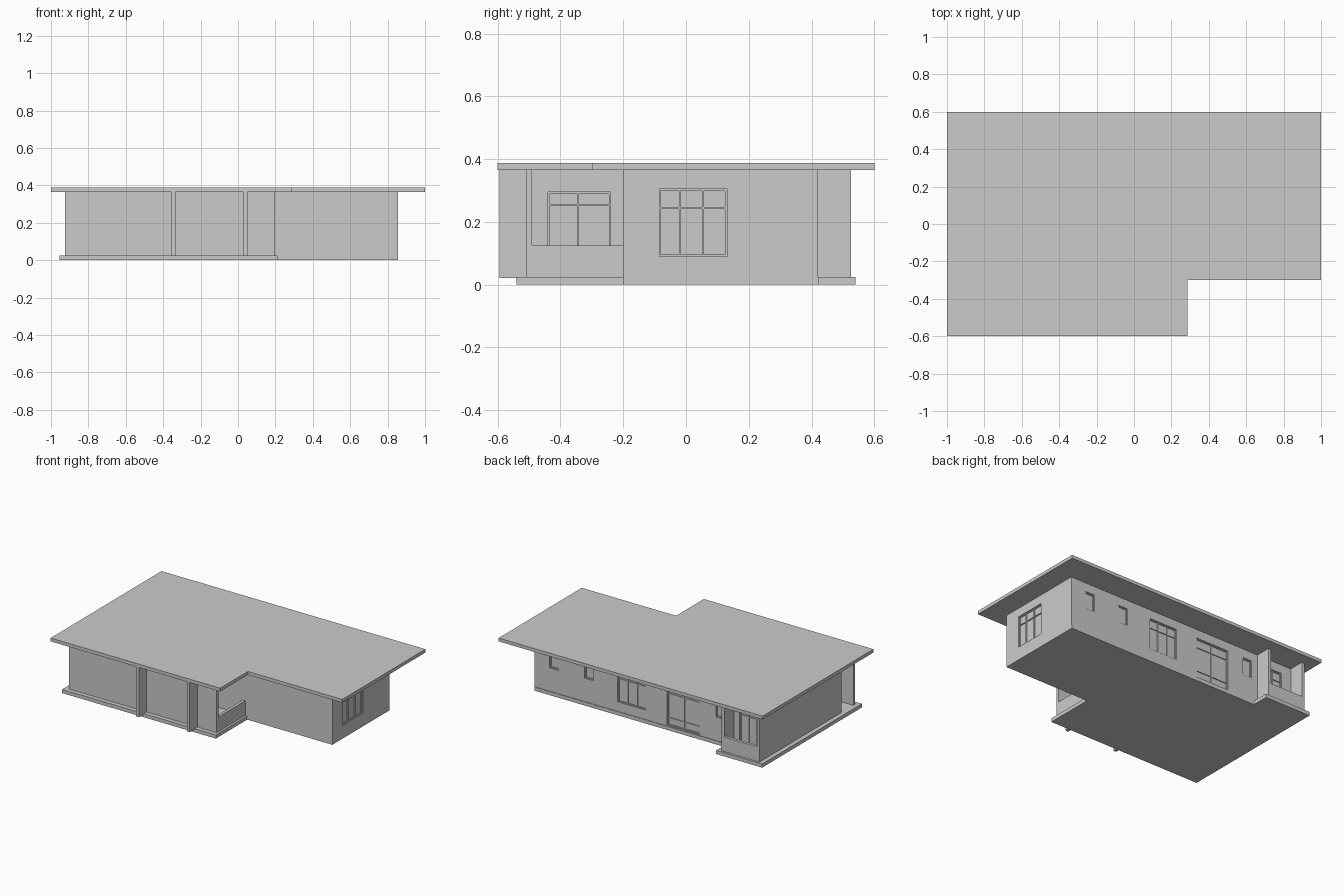
import bpy, bmesh

if "Cube" in bpy.data.objects:
    bpy.data.objects.remove(bpy.data.objects["Cube"])

T = 0.02              # wall thickness
FLOOR, TOP = 0.025, 0.365


def boxes(name, items):
    """One object made of boxes given as (x0, x1, y0, y1, z0, z1)."""
    bm = bmesh.new()
    for x0, x1, y0, y1, z0, z1 in items:
        r = bmesh.ops.create_cube(bm, size=1)
        for v in r["verts"]:
            v.co.x = x0 if v.co.x < 0 else x1
            v.co.y = y0 if v.co.y < 0 else y1
            v.co.z = z0 if v.co.z < 0 else z1
    me = bpy.data.meshes.new(name)
    bm.to_mesh(me)
    bm.free()
    ob = bpy.data.objects.new(name, me)
    bpy.context.collection.objects.link(ob)
    return ob


def plate(name, outline, z0, z1):
    """Extruded flat outline."""
    bm = bmesh.new()
    f = bm.faces.new([bm.verts.new((x, y, z0)) for x, y in outline])
    r = bmesh.ops.extrude_face_region(bm, geom=[f])
    for v in r["geom"]:
        if isinstance(v, bmesh.types.BMVert):
            v.co.z = z1
    bmesh.ops.recalc_face_normals(bm, faces=bm.faces)
    me = bpy.data.meshes.new(name)
    bm.to_mesh(me)
    bm.free()
    ob = bpy.data.objects.new(name, me)
    bpy.context.collection.objects.link(ob)
    return ob


def span(axis, u0, u1, d0, d1, z0, z1):
    """Box with u along the wall and d across it."""
    d0, d1 = min(d0, d1), max(d0, d1)
    return (u0, u1, d0, d1, z0, z1) if axis == "x" else (d0, d1, u0, u1, z0, z1)


def wall(name, axis, u0, u1, face, side, z0=FLOOR, z1=TOP, windows=()):
    """Wall with its outer face at 'face', looking toward side (+1 / -1).
    windows: (u0, u1, z0, z1, mullions, transoms)."""
    ob = boxes(name, [span(axis, u0, u1, face, face - side * T, z0, z1)])
    if not windows:
        return ob
    cut = boxes("cutter", [span(axis, w[0], w[1], face - 0.1, face + 0.1, w[2], w[3])
                           for w in windows])
    cut.hide_render = True
    m = ob.modifiers.new("openings", "BOOLEAN")
    m.operation, m.object, m.solver = "DIFFERENCE", cut, "EXACT"
    bpy.context.view_layer.objects.active = ob
    bpy.ops.object.modifier_apply(modifier=m.name)
    bpy.data.objects.remove(cut)
    for a, b, c, d, mull, trans in windows:
        f, h = 0.006, 0.003
        o, i = face - side * 0.006, face - side * 0.016
        bars = [span(axis, a, a + f, o, i, c, d), span(axis, b - f, b, o, i, c, d),
                span(axis, a, b, o, i, c, c + f), span(axis, a, b, o, i, d - f, d)]
        bars += [span(axis, u - h, u + h, o, i, c, d) for u in mull]
        bars += [span(axis, a, b, o, i, z - h, z + h) for z in trans]
        boxes(name + "_window_frame", bars)
        boxes(name + "_window_glass", [span(axis, a, b, face - side * 0.012,
                                            face - side * 0.014, c, d)])
    return ob


# Flat L-shaped roof and floor slab
plate("roof", [(-1, -0.6), (0.285, -0.6), (0.285, -0.3), (1, -0.3), (1, 0.6), (-1, 0.6)],
      TOP, 0.388)
plate("floor_slab", [(-0.955, -0.54), (0.21, -0.54), (0.21, -0.198), (0.853, -0.198),
                     (0.853, 0.424), (-0.606, 0.424), (-0.606, 0.54), (-0.955, 0.54)],
      0, FLOOR)

# Main outer walls
wall("right_wall", "y", -0.2, 0.42, 0.855, 1, 0, TOP,
     [(-0.085, 0.13, 0.09, 0.305, (-0.02, 0.055), (0.245,))])
small = [(u, u + 0.07, 0.185, 0.305, (), ()) for u in (0.67, 0.405, -0.59)]
wall("back_wall", "x", -0.925 + T, 0.855 - T, 0.42, 1, FLOOR, TOP,
     small + [(0.01, 0.225, 0.09, 0.305, (0.08, 0.153), (0.245,)),
              (-0.40, -0.15, 0.03, 0.305, (-0.275,), (0.08, 0.245)),
              (-0.83, -0.70, 0.03, 0.305, (-0.765,), (0.245,))])
wall("left_wall", "y", -0.36, 0.525, -0.925, -1)
wall("right_front_wall", "x", 0.195, 0.855 - T, -0.2, -1, 0)

# Rear loggia: side wall and parapet
wall("loggia_side_wall", "y", 0.42, 0.525, -0.638, 1)
wall("loggia_parapet", "x", -0.925 + T, -0.638 - T, 0.525, 1, FLOOR, 0.125)

# Front porch: screen wall, parapet, inner walls
wall("front_wall", "x", -0.925, 0.195, -0.51, -1)
wall("porch_parapet", "y", -0.49, -0.2, 0.195, 1, FLOOR, 0.125)
wall("porch_back_wall", "x", -0.345, 0.195, -0.2, -1)
wall("porch_end_wall", "y", -0.49, -0.2, -0.345, 1, FLOOR, TOP,
     [(-0.44, -0.24, 0.06, 0.295, (-0.345,), (0.255,))])
wall("left_recess_wall", "x", -0.925 + T, -0.345 - T, -0.36, -1)

# Fins on the front
for n, x in (("left_fin", -0.345), ("right_fin", 0.04)):
    boxes(n, [(x - 0.01, x + 0.01, -0.595, -0.51, 0.022, TOP)])
